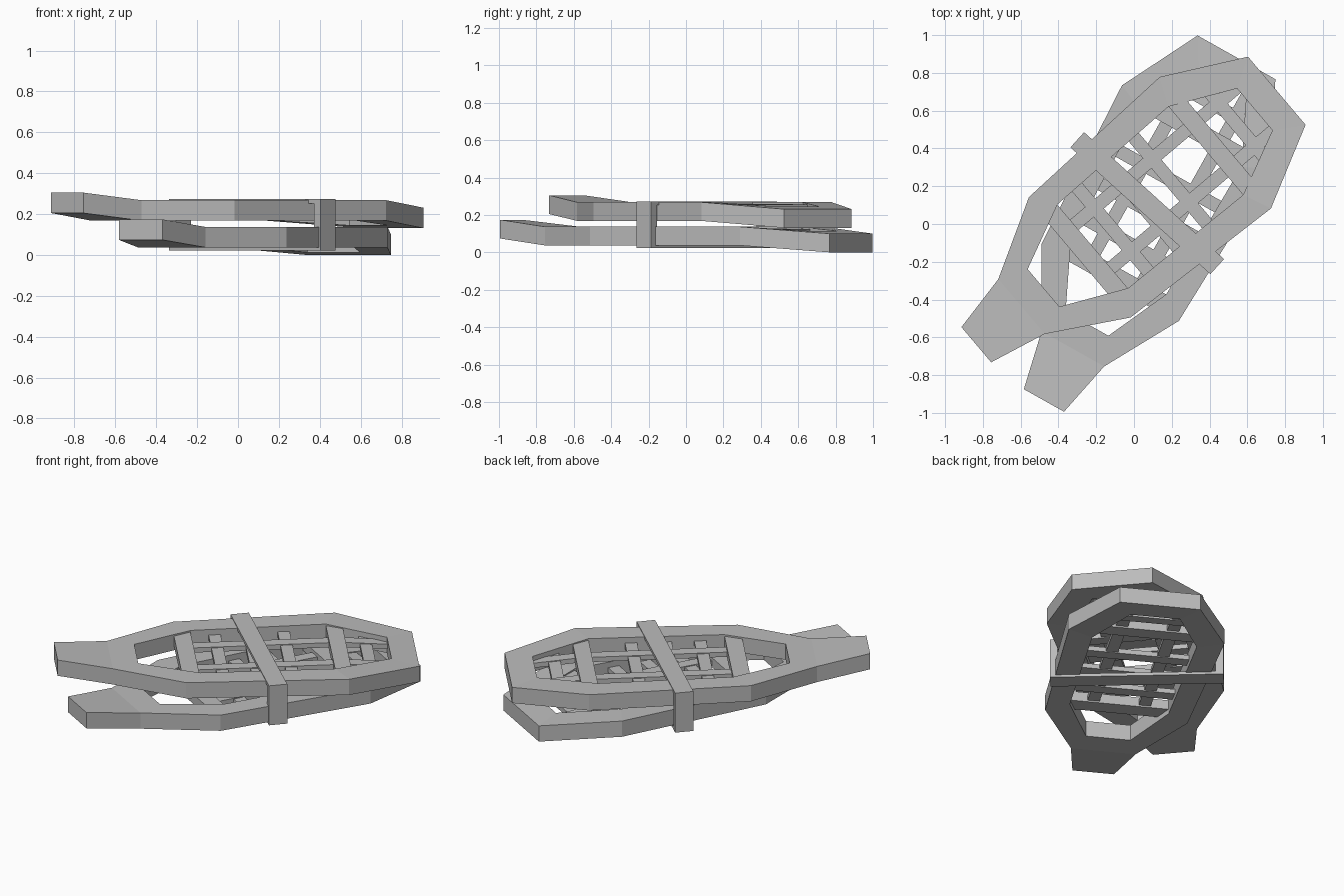
import bpy
import bmesh
import math
from mathutils import Matrix

cube = bpy.data.objects.get("Cube")
if cube:
    bpy.data.objects.remove(cube)

GREY = (0.5, 0.5, 0.5, 1)
mat = bpy.data.materials.new("plain grey")
mat.use_nodes = True
mat.diffuse_color = GREY
mat.node_tree.nodes["Principled BSDF"].inputs["Base Color"].default_value = GREY

# Stations along the shoe: (distance from middle, half width)
OUTER = [(-1.046, .122), (-.733, .19), (-.329, .417), (.611, .456), (1.037, .236)]
INNER = [(-.58, .13), (-.238, .29), (.545, .306), (.884, .145)]
THICK = 0.1


def bend(u):
    """Tail sweeps up and nose dips down; the middle is flat."""
    if u < -.733:
        return .037 * (-.733 - u) / .313
    if u > .611:
        return -.037 * (u - .611) / .426
    return 0


def hole_width(u):
    for (a, wa), (b, wb) in zip(INNER, INNER[1:]):
        if a <= u <= b:
            return wa + (wb - wa) * (u - a) / (b - a)
    return INNER[-1][1]


def finish(name, bm, matrix):
    bmesh.ops.recalc_face_normals(bm, faces=bm.faces)
    mesh = bpy.data.meshes.new(name)
    bm.to_mesh(mesh)
    bm.free()
    mesh.materials.append(mat)
    obj = bpy.data.objects.new(name, mesh)
    obj.matrix_world = matrix
    bpy.context.collection.objects.link(obj)
    return obj


def thicken(bm, height):
    """Extrude the flat sheet straight up into a solid."""
    res = bmesh.ops.extrude_face_region(bm, geom=bm.faces[:], use_keep_orig=True)
    top = [g for g in res["geom"] if isinstance(g, bmesh.types.BMVert)]
    bmesh.ops.translate(bm, verts=top, vec=(0, 0, height))


def frame(name, matrix):
    bm = bmesh.new()

    def ring(stations, side):
        return [bm.verts.new((u, side * w, bend(u))) for u, w in stations]
    ol, il = ring(OUTER, 1), ring(INNER, 1)
    orr, ir = ring(OUTER, -1), ring(INNER, -1)
    # Tail blade, then the join to the opening, then the rounded nose
    bm.faces.new((ol[0], ol[1], orr[1], orr[0]))
    bm.faces.new((ol[1], il[0], ir[0], orr[1]))
    bm.faces.new((ol[4], orr[4], ir[3], il[3]))
    for o, i in ((ol, il), (orr, ir)):
        for k in range(3):
            bm.faces.new((o[k + 1], o[k + 2], i[k + 1], i[k]))
    thicken(bm, THICK)
    finish(name, bm, matrix)


def slat(name, matrix, stations, z, height):
    """Bar through stations of (u, right edge, left edge)."""
    bm = bmesh.new()
    rows = [[bm.verts.new((u, v, z + bend(u))) for v in (a, b)] for u, a, b in stations]
    for p, q in zip(rows, rows[1:]):
        bm.faces.new((p[0], q[0], q[1], p[1]))
    thicken(bm, height)
    finish(name, bm, matrix)


def across(name, matrix, u0, u1, z, height):
    rows = [(u, -hole_width(u) - .03, hole_width(u) + .03) for u in (u0, u1)]
    slat(name, matrix, rows, z, height)


def snowshoe(prefix, x, y, z, angle):
    m = Matrix.Translation((x, y, z)) @ Matrix.Rotation(math.radians(angle), 4, "Z")
    frame(prefix + "_frame", m)
    across(prefix + "_rear_crossbar", m, -.34, -.24, .03, .06)
    across(prefix + "_front_crossbar", m, .545, .64, .03, .06)
    # Woven netting
    for n, u in enumerate((-.1, .1, .3, .76)):
        across(f"{prefix}_cross_webbing_{n}", m, u - .035, u + .035, .035, .03)
    for side, v in (("right", -.15), ("left", .15)):
        rows = [(u, v - .035, v + .035) for u in (-.26, .611, .9)]
        slat(f"{prefix}_{side}_long_webbing", m, rows, .04, .03)


snowshoe("lower", .035, -.022, .037, 60.7)
snowshoe("upper", -.036, .036, .168, 40.2)

# Strap looped round both shoes
bm = bmesh.new()
LOW, HIGH, REACH, WIDTH = .022, .273, .5, .108
outer = [(-REACH, LOW), (REACH, LOW), (REACH, HIGH), (-REACH, HIGH)]
inner = [(math.copysign(REACH - .045, a), z + (.02 if z == LOW else -.02)) for a, z in outer]
ov, iv = [[bm.verts.new((a, -WIDTH / 2, z)) for a, z in loop] for loop in (outer, inner)]
for k in range(4):
    j = (k + 1) % 4
    bm.faces.new((ov[k], ov[j], iv[j], iv[k]))
res = bmesh.ops.extrude_face_region(bm, geom=bm.faces[:], use_keep_orig=True)
bmesh.ops.translate(bm, vec=(0, WIDTH, 0),
                    verts=[g for g in res["geom"] if isinstance(g, bmesh.types.BMVert)])
finish("strap", bm, Matrix.Translation((.07, .11, 0)) @ Matrix.Rotation(math.radians(-42.2), 4, "Z"))
